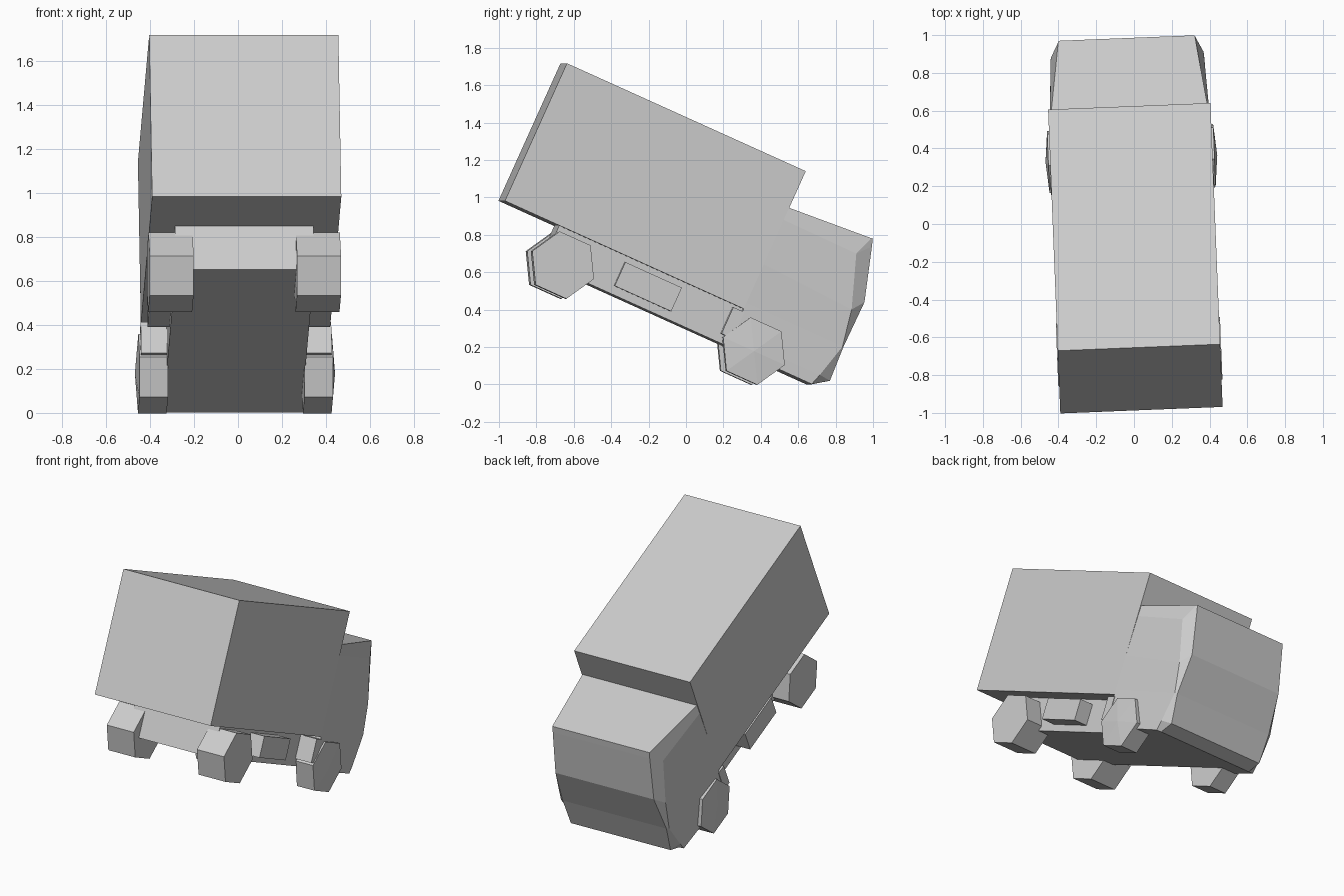
import bpy, bmesh, math
from mathutils import Matrix

if "Cube" in bpy.data.objects:
    bpy.data.objects.remove(bpy.data.objects["Cube"])

# The whole truck is pitched nose-down and yawed slightly
POSE = Matrix.Rotation(math.radians(2.3), 4, 'Z') @ Matrix.Rotation(math.radians(-24.3), 4, 'X')

grey = bpy.data.materials.new("light grey")
grey.diffuse_color = (0.6, 0.6, 0.6, 1)
grey.use_nodes = True
grey.node_tree.nodes["Principled BSDF"].inputs["Base Color"].default_value = grey.diffuse_color


def finish(name, bm):
    bmesh.ops.recalc_face_normals(bm, faces=bm.faces)
    me = bpy.data.meshes.new(name)
    bm.to_mesh(me)
    bm.free()
    me.materials.append(grey)
    ob = bpy.data.objects.new(name, me)
    bpy.context.collection.objects.link(ob)
    ob.matrix_world = POSE
    return ob


def box(name, x, y, z):
    bm = bmesh.new()
    bmesh.ops.create_cube(bm, size=1)
    for v in bm.verts:
        v.co = [lo + (c + 0.5) * (hi - lo) for c, (lo, hi) in zip(v.co, (x, y, z))]
    return finish(name, bm)


def side_box(name, side, x, y, z):
    return box(name, sorted((side * x[0], side * x[1])), y, z)


def wheel(name, side, inner, outer, y, z, r, bulge=0):
    bm = bmesh.new()
    bmesh.ops.create_cone(bm, cap_ends=True, segments=6, radius1=r, radius2=r, depth=outer - inner)
    bm.transform(Matrix.Translation((side * (inner + outer) / 2, y, z))
                 @ Matrix.Rotation(math.pi / 2, 4, 'Y'))
    if bulge:  # shallow pyramid on the outer face
        bm.normal_update()
        face = [f for f in bm.faces if f.normal.x * side > 0.9]
        bmesh.ops.poke(bm, faces=face, offset=bulge)
    return finish(name, bm)


# Cargo box and chassis
box("cargo_box", (-0.43, 0.43), (-1.303, 0.099), (0.489, 1.296))
box("chassis", (-0.315, 0.315), (-0.98, 0.15), (0.272, 0.489))

# Wheels, side tanks and mudguards on both sides
for side, tag in ((-1, "left"), (1, "right")):
    wheel(f"rear_wheel_{tag}", side, 0.235, 0.435, -0.878, 0.304, 0.181)
    wheel(f"front_wheel_{tag}", side, 0.31, 0.44, 0.242, 0.305, 0.181, 0.015)
    side_box(f"side_tank_{tag}", side, (0.30, 0.415), (-0.58, -0.248), (0.317, 0.456))
    side_box(f"mudguard_{tag}", side, (0.295, 0.433), (0.045, 0.11), (0.319, 0.474))

# Cab: each row is rear, corner and front point of the right half (x, y, z)
rows = [
    [(0.43, 0.099, 0.272), (0.405, 0.597, 0.272), (0.37, 0.600, 0.272)],
    [(0.43, 0.099, 0.33), (0.405, 0.617, 0.335), (0.37, 0.680, 0.329)],
    [(0.43, 0.099, 0.522), (0.402, 0.665, 0.522), (0.385, 0.671, 0.522)],
    [(0.43, 0.099, 0.75), (0.407, 0.628, 0.723), (0.365, 0.676, 0.788)],
    [(0.427, 0.099, 1.01), (0.405, 0.528, 1.006), (0.36, 0.590, 1.075)],
    [(0.425, 0.099, 1.081), (0.362, 0.570, 1.115), (0.36, 0.577, 1.116)],
]
bm = bmesh.new()
rings = []
for row in rows:
    pts = row + [(-x, y, z) for x, y, z in reversed(row)]
    rings.append([bm.verts.new(p) for p in pts])
for a, b in zip(rings, rings[1:]):
    for i in range(6):
        j = (i + 1) % 6
        bm.faces.new((a[i], a[j], b[j], b[i]))
bm.faces.new(rings[0])
bm.faces.new(rings[-1])
finish("cab", bm)
